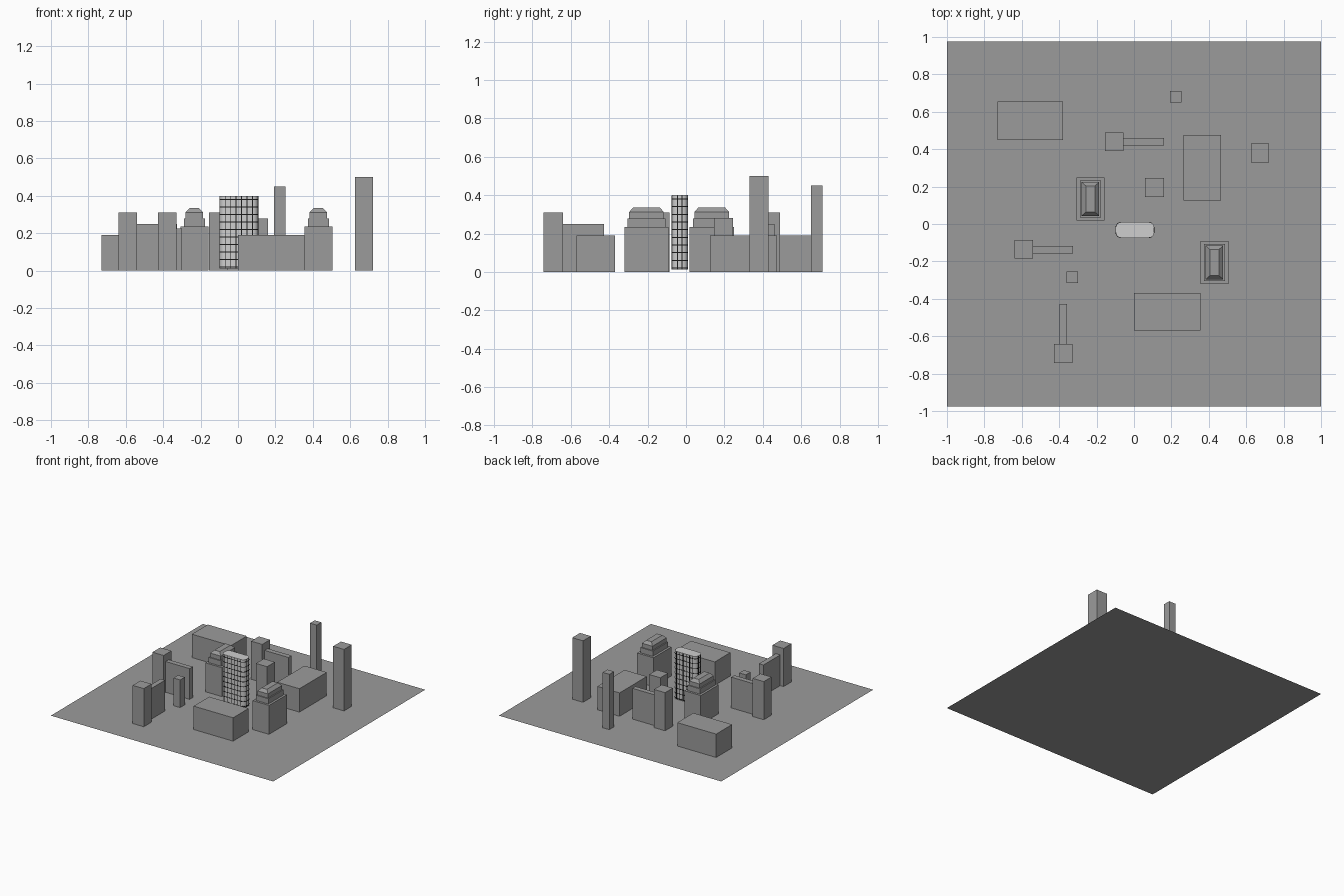
import bpy, bmesh, math

cube = bpy.data.objects.get("Cube")
if cube:
    bpy.data.objects.remove(cube, do_unlink=True)


def material(name, value):
    m = bpy.data.materials.new(name)
    m.use_nodes = True
    color = (value, value, value, 1)
    m.diffuse_color = color
    m.node_tree.nodes["Principled BSDF"].inputs["Base Color"].default_value = color
    return m


GREY = material("concrete grey", 0.33)
LIGHT = material("light grey", 0.62)
BLACK = material("black frame", 0.01)


def finish(bm, name, mat):
    bmesh.ops.recalc_face_normals(bm, faces=bm.faces)
    mesh = bpy.data.meshes.new(name)
    bm.to_mesh(mesh)
    bm.free()
    mesh.materials.append(mat)
    ob = bpy.data.objects.new(name, mesh)
    bpy.context.collection.objects.link(ob)
    return ob


def add_prism(bm, loops):
    """Join a stack of equal-length point loops and cap both ends."""
    rings = [[bm.verts.new(p) for p in loop] for loop in loops]
    n = len(rings[0])
    for a, b in zip(rings, rings[1:]):
        for i in range(n):
            bm.faces.new((a[i], a[(i + 1) % n], b[(i + 1) % n], b[i]))
    bm.faces.new(rings[0][::-1])
    bm.faces.new(rings[-1])


def rect(x0, x1, y0, y1, z):
    return [(x0, y0, z), (x1, y0, z), (x1, y1, z), (x0, y1, z)]


def add_box(bm, x0, x1, y0, y1, z0, z1):
    add_prism(bm, [rect(x0, x1, y0, y1, z0), rect(x0, x1, y0, y1, z1)])


def block(name, x0, x1, y0, y1, height):
    bm = bmesh.new()
    add_box(bm, x0, x1, y0, y1, 0, height)
    return finish(bm, name, GREY)


# Ground sheet
bm = bmesh.new()
bm.faces.new([bm.verts.new(p) for p in rect(-1, 1, -0.976, 0.976, 0)])
finish(bm, "ground", GREY)

# Plain blocks and slim towers
block("back_left_hall", -0.73, -0.38, 0.45, 0.655, 0.19)
block("east_hall", 0.265, 0.465, 0.125, 0.475, 0.19)
block("front_hall", 0.0, 0.355, -0.57, -0.37, 0.19)
block("back_slim_tower", 0.193, 0.253, 0.65, 0.71, 0.45)
block("east_tower", 0.625, 0.722, 0.33, 0.43, 0.5)
block("inner_tower", 0.06, 0.16, 0.145, 0.245, 0.28)
block("small_tower", -0.36, -0.30, -0.315, -0.255, 0.225)

# Towers with a narrow wing
block("back_wing_tower", -0.155, -0.055, 0.39, 0.49, 0.31)
block("back_wing", -0.055, 0.16, 0.42, 0.46, 0.25)
block("west_wing_tower", -0.64, -0.54, -0.185, -0.085, 0.31)
block("west_wing", -0.54, -0.325, -0.157, -0.117, 0.25)
block("front_wing_tower", -0.428, -0.328, -0.742, -0.642, 0.31)
block("front_wing", -0.398, -0.358, -0.642, -0.427, 0.25)


# Stepped buildings with a tapered cap: half width, half depth, height
TIERS = [(0.074, 0.115, 0), (0.074, 0.115, 0.235), (0.056, 0.098, 0.235),
         (0.056, 0.098, 0.278), (0.047, 0.09, 0.278), (0.047, 0.09, 0.312),
         (0.024, 0.07, 0.335)]
for name, cx, cy in (("west_stepped_building", -0.233, 0.134),
                     ("east_stepped_building", 0.43, -0.206)):
    bm = bmesh.new()
    add_prism(bm, [rect(cx - w, cx + w, cy - d, cy + d, z) for w, d, z in TIERS])
    finish(bm, name, GREY)

# Central tower with rounded corners
CX, CY, HW, HD, R, TOP = 0.005, -0.032, 0.103, 0.042, 0.03, 0.4


def rounded(grow, z, steps=5):
    pts = []
    for k, (sx, sy) in enumerate(((1, 1), (-1, 1), (-1, -1), (1, -1))):
        for i in range(steps + 1):
            a = (k + i / steps) * math.pi / 2
            pts.append((CX + sx * (HW - R) + (R + grow) * math.cos(a),
                        CY + sy * (HD - R) + (R + grow) * math.sin(a), z))
    return pts


bm = bmesh.new()
add_prism(bm, [rounded(0, 0.012), rounded(0, TOP)])
body = finish(bm, "central_tower", LIGHT)
for p in body.data.polygons:
    p.use_smooth = True
bpy.context.view_layer.objects.active = body
body.select_set(True)
bpy.ops.object.shade_smooth_by_angle(angle=math.radians(35))

# Floor lines and mullions of the central tower
bm = bmesh.new()
T, OUT = 0.0025, 0.001
for i in range(10):
    z = 0.02 + i * 0.04
    add_prism(bm, [rounded(OUT, z - T), rounded(OUT, z + T)])
for i in range(6):
    x = CX + (HW - R) * (i / 2.5 - 1)
    for s in (-1, 1):
        y = CY + s * HD
        add_box(bm, x - T, x + T, y - OUT, y + OUT, 0.012, TOP - 0.001)
for s in (-1, 1):
    for t in (-1, 1):
        x, y = CX + s * HW, CY + t * (HD - R)
        add_box(bm, x - OUT, x + OUT, y - T, y + T, 0.012, TOP - 0.001)
finish(bm, "central_tower_frame", BLACK)
